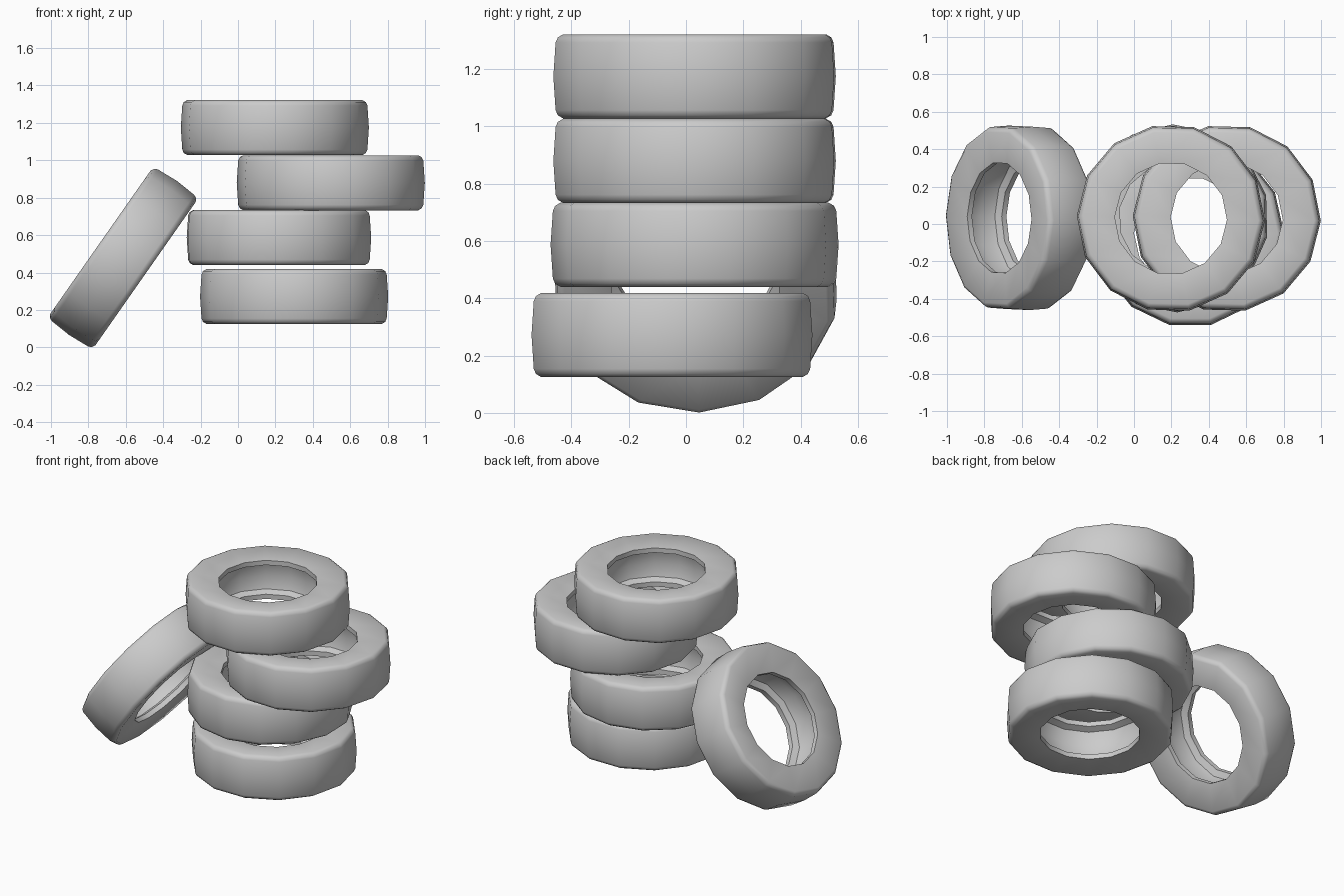
import bpy
import bmesh
from math import radians, pi
from mathutils import Matrix

if "Cube" in bpy.data.objects:
    bpy.data.objects.remove(bpy.data.objects["Cube"], do_unlink=True)

SIDES = 14

# One plain grey rubber
rubber = bpy.data.materials.new("grey_rubber")
rubber.use_nodes = True
grey = (0.6, 0.6, 0.6, 1)
rubber.diffuse_color = grey
rubber.node_tree.nodes["Principled BSDF"].inputs["Base Color"].default_value = grey

# Upper half of the tyre section (radius, height), from tread middle to inner middle
upper = [(0.503, 0), (0.495, 0.118), (0.487, 0.136), (0.468, 0.147),
         (0.30, 0.128), (0.30, 0.097), (0.34, 0.08), (0.36, 0)]
lower = [(r, -z) for r, z in reversed(upper[1:-1])]


def tyre_mesh():
    """Revolve the closed section into a ring with a hollow inner channel."""
    bm = bmesh.new()
    rings = []
    for i in range(SIDES):
        turn = Matrix.Rotation(2 * pi * i / SIDES, 3, 'Z')
        ring = []
        for r, z in upper + lower:
            vert = bm.verts.new((r, 0, z))
            vert.co = turn @ vert.co
            ring.append(vert)
        rings.append(ring)
    count = len(rings[0])
    for i, a in enumerate(rings):
        b = rings[(i + 1) % SIDES]
        for j in range(count):
            k = (j + 1) % count
            bm.faces.new((a[j], b[j], b[k], a[k]))
    bmesh.ops.recalc_face_normals(bm, faces=bm.faces)
    mesh = bpy.data.meshes.new("tyre")
    bm.to_mesh(mesh)
    bm.free()
    mesh.materials.append(rubber)
    return mesh


def add_tyre(name, location, spin, tilt=0):
    tyre = bpy.data.objects.new(name, tyre_mesh())
    bpy.context.collection.objects.link(tyre)
    lean = Matrix.Rotation(radians(tilt), 4, 'Y')
    turn = Matrix.Rotation(radians(spin), 4, 'Z')
    tyre.matrix_world = Matrix.Translation(location) @ lean @ turn
    bpy.ops.object.select_all(action='DESELECT')
    tyre.select_set(True)
    bpy.context.view_layer.objects.active = tyre
    bpy.ops.object.shade_smooth_by_angle(angle=radians(50))


# Uneven stack of four tyres
add_tyre("bottom_tyre", (0.30, -0.049, 0.272), 0)
add_tyre("lower_middle_tyre", (0.219, 0.03, 0.587), 91.5)
add_tyre("upper_middle_tyre", (0.496, 0.03, 0.88), -1.5)
add_tyre("top_tyre", (0.197, 0.03, 1.175), -1.5)

# Tyre leaning against the stack
add_tyre("leaning_tyre", (-0.615, 0.033, 0.478), -1.5, -55)
